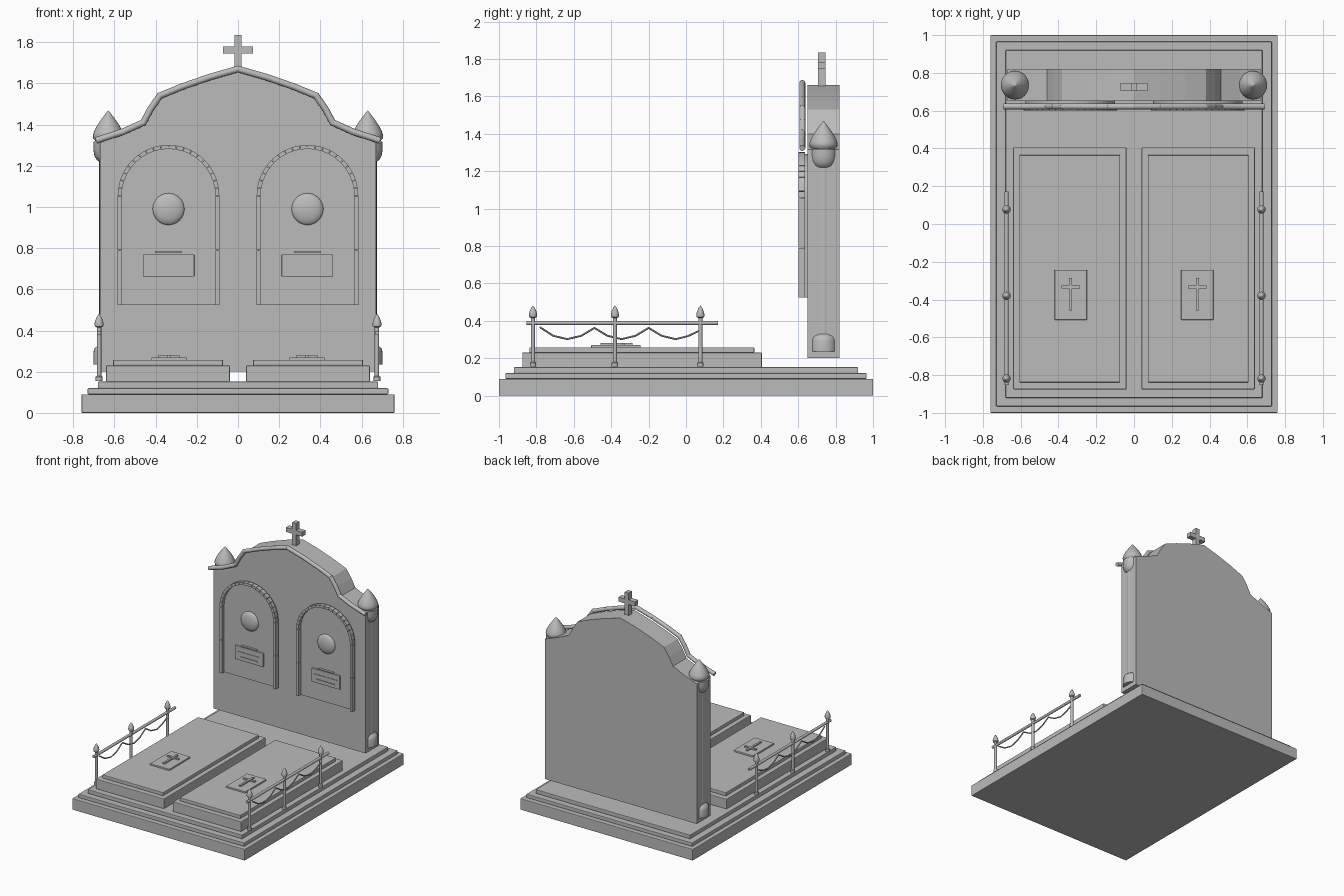
import bpy, bmesh, math
from mathutils import Vector

if "Cube" in bpy.data.objects:
    bpy.data.objects.remove(bpy.data.objects["Cube"])

stone = bpy.data.materials.new("grey_stone")
stone.diffuse_color = (0.5, 0.5, 0.5, 1)
stone.use_nodes = True
stone.node_tree.nodes["Principled BSDF"].inputs["Base Color"].default_value = stone.diffuse_color


def finish(name, bm, smooth=False, bevel=0):
    bmesh.ops.recalc_face_normals(bm, faces=bm.faces[:])
    me = bpy.data.meshes.new(name)
    bm.to_mesh(me)
    bm.free()
    me.materials.append(stone)
    ob = bpy.data.objects.new(name, me)
    bpy.context.collection.objects.link(ob)
    if bevel:
        mod = ob.modifiers.new("bevel", 'BEVEL')
        mod.width = bevel
        mod.segments = 2
    if smooth:
        bpy.ops.object.select_all(action='DESELECT')
        ob.select_set(True)
        bpy.context.view_layer.objects.active = ob
        bpy.ops.object.shade_smooth_by_angle(angle=math.radians(40))
    return ob


def add_box(bm, x0, x1, y0, y1, z0, z1):
    vs = bmesh.ops.create_cube(bm, size=1)['verts']
    for v in vs:
        v.co = Vector(((x0 + x1) / 2 + v.co.x * (x1 - x0),
                       (y0 + y1) / 2 + v.co.y * (y1 - y0),
                       (z0 + z1) / 2 + v.co.z * (z1 - z0)))


def boxes(name, dims, bevel=0):
    bm = bmesh.new()
    for d in dims:
        add_box(bm, *d)
    return finish(name, bm, bevel=bevel)


def prism(name, pts, y0, y1, bevel=0):
    """Extrude an (x, z) outline from y0 to y1."""
    bm = bmesh.new()
    f = bm.faces.new([bm.verts.new((x, y0, z)) for x, z in pts])
    ext = bmesh.ops.extrude_face_region(bm, geom=[f])['geom']
    for v in ext:
        if isinstance(v, bmesh.types.BMVert):
            v.co.y = y1
    return finish(name, bm, bevel=bevel)


def lathe(name, prof, x, y, n=24):
    """Spin an (r, z) profile round a vertical axis."""
    bm = bmesh.new()
    vs = [bm.verts.new((x + r, y, z)) for r, z in prof]
    es = [bm.edges.new(p) for p in zip(vs, vs[1:])]
    bmesh.ops.spin(bm, geom=vs + es, cent=(x, y, 0), axis=(0, 0, 1),
                   angle=2 * math.pi, steps=n)
    bmesh.ops.remove_doubles(bm, verts=bm.verts[:], dist=1e-5)
    return finish(name, bm, smooth=True)


def rods(name, pts, r, n=10, overlap=0.004):
    """Separate straight round bars joining successive points."""
    bm = bmesh.new()
    for a, b in zip(pts, pts[1:]):
        a, b = Vector(a), Vector(b)
        d = b - a
        vs = bmesh.ops.create_cone(bm, cap_ends=True, segments=n, radius1=r, radius2=r,
                                   depth=d.length + overlap)['verts']
        q = d.to_track_quat('Z', 'Y')
        for v in vs:
            v.co = q @ v.co + (a + b) / 2
    return finish(name, bm, smooth=True)


# stepped base
for i, (w, l, z0, z1) in enumerate([(.76, 1, 0, .09), (.73, .965, .09, .12), (.68, .92, .12, .152)]):
    boxes(f"base_step_{i + 1}", [(-w, w, -l, l, z0, z1)], .004)

# headstone wall with shouldered top
half = [(.67, 1.315), (.56, 1.355), (.46, 1.40), (.425, 1.465), (.38, 1.53), (.27, 1.575), (.14, 1.62)]
crown = half + [(0, 1.66)] + [(-x, z) for x, z in reversed(half)]
prism("headstone", [(.67, .2)] + crown + [(-.67, .2)], .65, .82)

# round moulding following the crown
trim = [(x * (1.02 if abs(x) > .6 else 1), .622, z + .01) for x, z in crown]
rods("crown_moulding", trim, .016, 12, .012)

# cross on the peak
boxes("top_cross", [(-.017, .017, .705, .747, 1.65, 1.835),
                    (-.072, -.017, .705, .747, 1.745, 1.78),
                    (.017, .072, .705, .747, 1.745, 1.78)])

column = [(0, .235), (.072, .235), (.072, .295), (.066, .315), (.044, .33), (.044, 1.22), (.056, 1.228),
          (.068, 1.25), (.073, 1.28), (.073, 1.318), (0, 1.318)]
finial = [(0, 1.32), (.062, 1.32), (.073, 1.333), (.075, 1.347), (.07, 1.365), (.055, 1.395),
          (.037, 1.422), (.018, 1.447), (.006, 1.463), (0, 1.468)]
post = [(0, .155), (.017, .155), (.017, .175), (.011, .18), (.011, .415), (.02, .42), (.022, .433),
        (.018, .45), (.009, .47), (0, .482)]

for s, side in ((-1, "left"), (1, "right")):
    # corner column and pointed finial
    lathe(f"{side}_column", column, s * .63, .735)
    lathe(f"{side}_finial", finial, s * .63, .735, 32)

    # arched panel
    cx, rad, spring = s * .3375, .238, 1.055
    arc = [(cx + rad * math.cos(math.pi * i / 24), spring + rad * math.sin(math.pi * i / 24))
           for i in range(25)]
    prism(f"{side}_arch_panel", [(cx + rad, .525)] + arc + [(cx - rad, .525)], .632, .651)

    # arch frame: side bars and short blocks round the curve
    fr = bmesh.new()
    for e in (-1, 1):
        xs = sorted((cx + e * .227, cx + e * .247))
        for z0, z1 in ((.525, .788), (.792, 1.053)):
            add_box(fr, *xs, .602, .637, z0, z1)
    n = 20
    for i in range(n):
        a0, a1 = math.pi * (i + .03) / n, math.pi * (i + .97) / n
        ring = [(cx + r * math.cos(a), spring + r * math.sin(a))
                for r, a in ((.227, a0), (.247, a0), (.247, a1), (.227, a1))]
        f = fr.faces.new([fr.verts.new((x, .602, z)) for x, z in ring])
        for g in bmesh.ops.extrude_face_region(fr, geom=[f])['geom']:
            if isinstance(g, bmesh.types.BMVert):
                g.co.y = .637
    finish(f"{side}_arch_frame", fr)

    # domed portrait medallion
    bm = bmesh.new()
    for v in bmesh.ops.create_uvsphere(bm, u_segments=32, v_segments=16, radius=.077)['verts']:
        v.co = Vector((cx + v.co.x, .632 + v.co.y * .35, .99 + v.co.z))
    finish(f"{side}_medallion", bm, smooth=True)

    # inscription plate with plain raised bars
    boxes(f"{side}_wall_plate", [(cx - .125, cx + .125, .618, .64, .662, .77)], .004)
    boxes(f"{side}_plate_bars", [(cx - .065, cx + .065, .614, .64, .776, .783),
                                 (cx - .1, cx + .1, .614, .62, .728, .733),
                                 (cx - .078, cx + .078, .612, .62, .689, .696)])

    # grave slab
    gx = s * .34
    boxes(f"{side}_grave_slab", [(gx - .3, gx + .3, -.875, .405, .15, .23)], .004)
    boxes(f"{side}_grave_lid", [(gx - .267, gx + .267, -.838, .365, .23, .258)], .004)
    px = s * .335
    boxes(f"{side}_grave_plate", [(px - .085, px + .085, -.507, -.243, .255, .27)], .002)
    boxes(f"{side}_grave_cross", [(px - .008, px + .008, -.457, -.285, .268, .28),
                                  (px - .05, px - .008, -.342, -.326, .268, .28),
                                  (px + .008, px + .05, -.342, -.326, .268, .28)])

    # side railing: posts, rail and sagging chain
    rx = s * .675
    for i, y in enumerate((-.818, -.38, .077)):
        lathe(f"{side}_rail_post_{i + 1}", post, rx, y, 16)
    rods(f"{side}_rail", [(rx, -.85, .388), (rx, .17, .388)], .011, 12)
    chain = [(-.78, .365), (-.71, .32), (-.635, .302), (-.56, .32), (-.49, .362), (-.42, .32), (-.345, .302),
             (-.27, .32), (-.2, .362), (-.13, .32), (-.055, .302), (.01, .318), (.077, .35)]
    rods(f"{side}_chain", [(rx, y, z) for y, z in chain], .005, 8)
